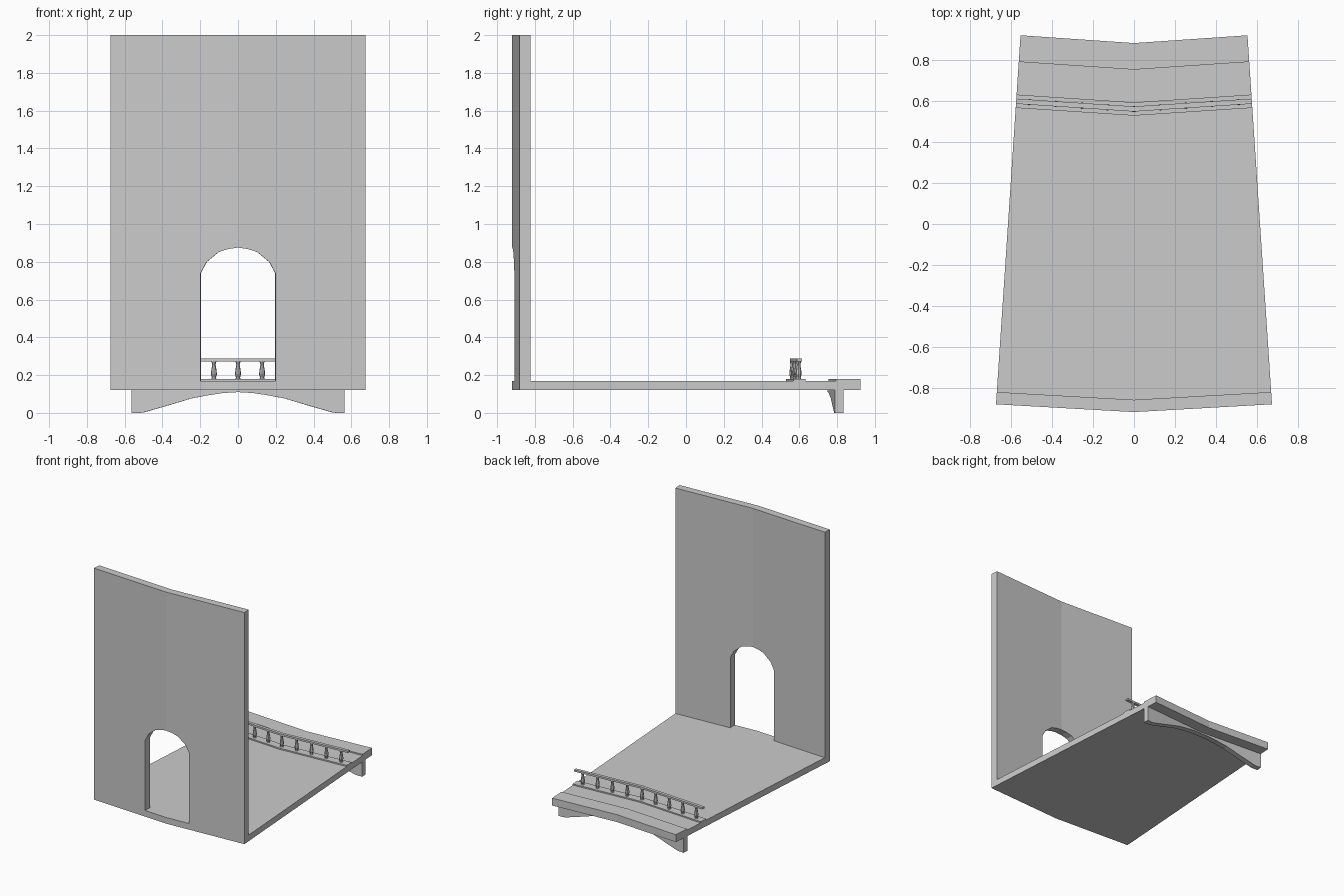
import bpy, bmesh, math

if "Cube" in bpy.data.objects:
    bpy.data.objects.remove(bpy.data.objects["Cube"])

RISE = 0.038  # how far the outer edges sit behind the centre line

def half_width(y0):
    return 0.675 - (y0 + RISE + 0.88) * 0.0665

def place(t, y0, z):
    return (t * half_width(y0), y0 + RISE * abs(t), z)

def finish(name, bm):
    bmesh.ops.remove_doubles(bm, verts=bm.verts, dist=1e-5)
    bmesh.ops.recalc_face_normals(bm, faces=bm.faces)
    me = bpy.data.meshes.new(name)
    bm.to_mesh(me)
    bm.free()
    ob = bpy.data.objects.new(name, me)
    bpy.context.collection.objects.link(ob)
    return ob

def chevron(name, ya, yb, outline):
    """Right-half outline (t = 0..1 across, z) given depth, then mirrored."""
    bm = bmesh.new()
    n = len(outline)
    for s in (1, -1):
        a = [bm.verts.new(place(s * t, ya, z)) for t, z in outline]
        b = [bm.verts.new(place(s * t, yb, z)) for t, z in outline]
        bm.faces.new(a)
        bm.faces.new(b[::-1])
        for i in range(n):
            j = (i + 1) % n
            if outline[i][0] == 0 and outline[j][0] == 0:
                continue
            bm.faces.new((a[i], b[i], b[j], a[j]))
    return finish(name, bm)

def bar(name, ya, yb, z0, z1):
    return chevron(name, ya, yb, [(0, z0), (1, z0), (1, z1), (0, z1)])

# floor, raised edge, railing base and handrail
bar("floor", -0.92, 0.755, 0.12, 0.17)
bar("raised_edge", 0.755, 0.885, 0.12, 0.18)
bar("railing_base", 0.53, 0.595, 0.17, 0.18)
bar("handrail", 0.55, 0.575, 0.272, 0.287)

# tall wall with arched doorway
w = half_width(-0.92)
arch = [(0, .875), (.05, .868), (.10, .853), (.165, .80), (.198, .74), (.198, .17)]
chevron("wall", -0.92, -0.86,
        [(x / w, z) for x, z in arch] + [(1, .17), (1, 2), (0, 2)])

# arched support beneath the rear edge
w = half_width(0.75)
curve = [(0, .11), (.08, .105), (.16, .093), (.245, .077), (.38, .037), (.50, .003), (.52, 0)]
chevron("arch_support", 0.75, 0.795,
        [(x / w, z) for x, z in curve] + [(1, 0), (1, .12), (0, .12)])

# turned balusters
profile = [(.013, .18), (.011, .188), (.016, .205), (.014, .225), (.009, .255), (.013, .272)]
SIDES = 8
yr = 0.5625
for k in range(-4, 5):
    cx = k * 0.1275
    cy = yr + RISE * abs(cx) / half_width(yr)
    bm = bmesh.new()
    rings = [[bm.verts.new((cx + r * math.cos(math.tau * i / SIDES),
                            cy + r * math.sin(math.tau * i / SIDES), z))
              for i in range(SIDES)] for r, z in profile]
    for lo, hi in zip(rings, rings[1:]):
        for i in range(SIDES):
            j = (i + 1) % SIDES
            bm.faces.new((lo[i], lo[j], hi[j], hi[i]))
    bm.faces.new(rings[0][::-1])
    bm.faces.new(rings[-1])
    finish(f"baluster_{k + 5}", bm)
